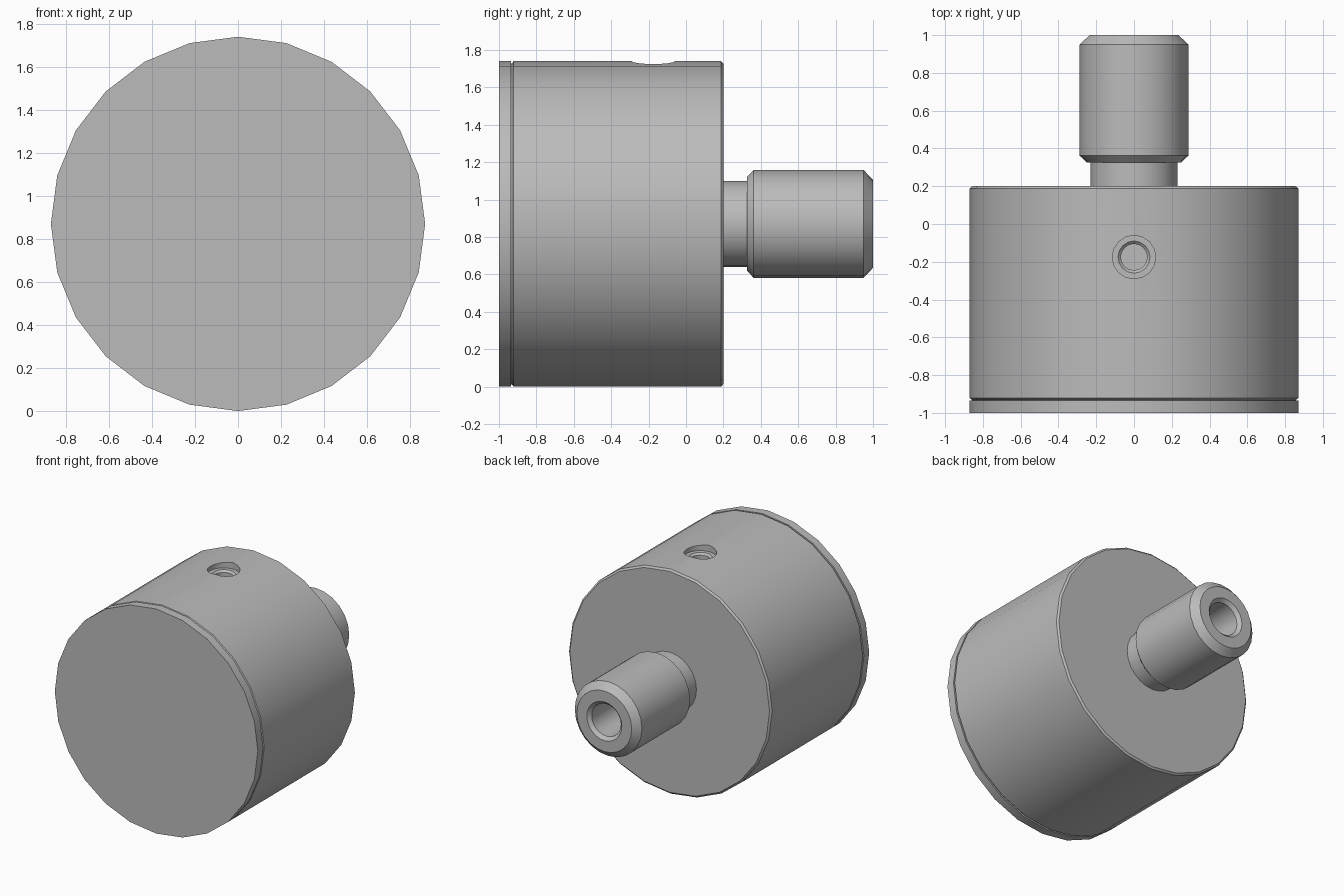
import bpy, bmesh, math
from mathutils import Matrix

if "Cube" in bpy.data.objects:
    bpy.data.objects.remove(bpy.data.objects["Cube"], do_unlink=True)

R = 0.87  # body radius and height of the main axis

steel = bpy.data.materials.new("plain grey metal")
steel.use_nodes = True
grey = (0.5, 0.5, 0.5, 1)
steel.diffuse_color = grey
steel.node_tree.nodes["Principled BSDF"].inputs["Base Color"].default_value = grey


def lathe(name, profile, sides, matrix):
    """Turn (radius, height) points about local z, with flat end caps."""
    bm = bmesh.new()
    rings = []
    for r, h in profile:
        angles = [2 * math.pi * i / sides for i in range(sides)]
        rings.append([bm.verts.new((r * math.cos(a), r * math.sin(a), h)) for a in angles])
    for a, b in zip(rings, rings[1:]):
        for i in range(sides):
            j = (i + 1) % sides
            bm.faces.new((a[i], a[j], b[j], b[i]))
    bm.faces.new(rings[0])
    bm.faces.new(rings[-1])
    bm.transform(matrix)
    bmesh.ops.recalc_face_normals(bm, faces=bm.faces)
    mesh = bpy.data.meshes.new(name)
    bm.to_mesh(mesh)
    bm.free()
    mesh.materials.append(steel)
    obj = bpy.data.objects.new(name, mesh)
    bpy.context.collection.objects.link(obj)
    return obj


def smooth(obj):
    bpy.ops.object.select_all(action='DESELECT')
    obj.select_set(True)
    bpy.context.view_layer.objects.active = obj
    bpy.ops.object.shade_smooth_by_angle(angle=math.radians(30))


# local z becomes +y, at the height of the main axis
along_y = Matrix.Translation((0, 0, R)) @ Matrix.Rotation(-math.pi / 2, 4, 'X')

# Drum body with a fine groove behind the front plate and a chamfered back rim
body = lathe("drum_body", [
    (R, -1), (R, -0.935), (R - 0.012, -0.935), (R - 0.012, -0.931),
    (R, -0.922), (R, 0.188), (R - 0.014, 0.2)], 24, along_y)

# Counterbored screw hole in the top of the drum
cutter = lathe("screw_hole_cutter", [
    (0.07, 1.3), (0.07, 1.675), (0.085, 1.69), (0.115, 1.69), (0.115, 1.85)],
    16, Matrix.Translation((0, -0.175, 0)))
cut = body.modifiers.new("screw_hole", 'BOOLEAN')
cut.operation = 'DIFFERENCE'
cut.solver = 'EXACT'
cut.object = cutter
bpy.context.view_layer.objects.active = body
bpy.ops.object.modifier_apply(modifier=cut.name)
bpy.data.objects.remove(cutter, do_unlink=True)
smooth(body)

# Shaft with relief neck, chamfered ends and a blind bore
shaft = lathe("shaft", [
    (0.23, 0.195), (0.23, 0.325), (0.25, 0.325), (0.288, 0.362),
    (0.288, 0.95), (0.235, 1), (0.15, 1), (0.125, 0.975), (0.125, 0.45)],
    24, along_y)
smooth(shaft)
